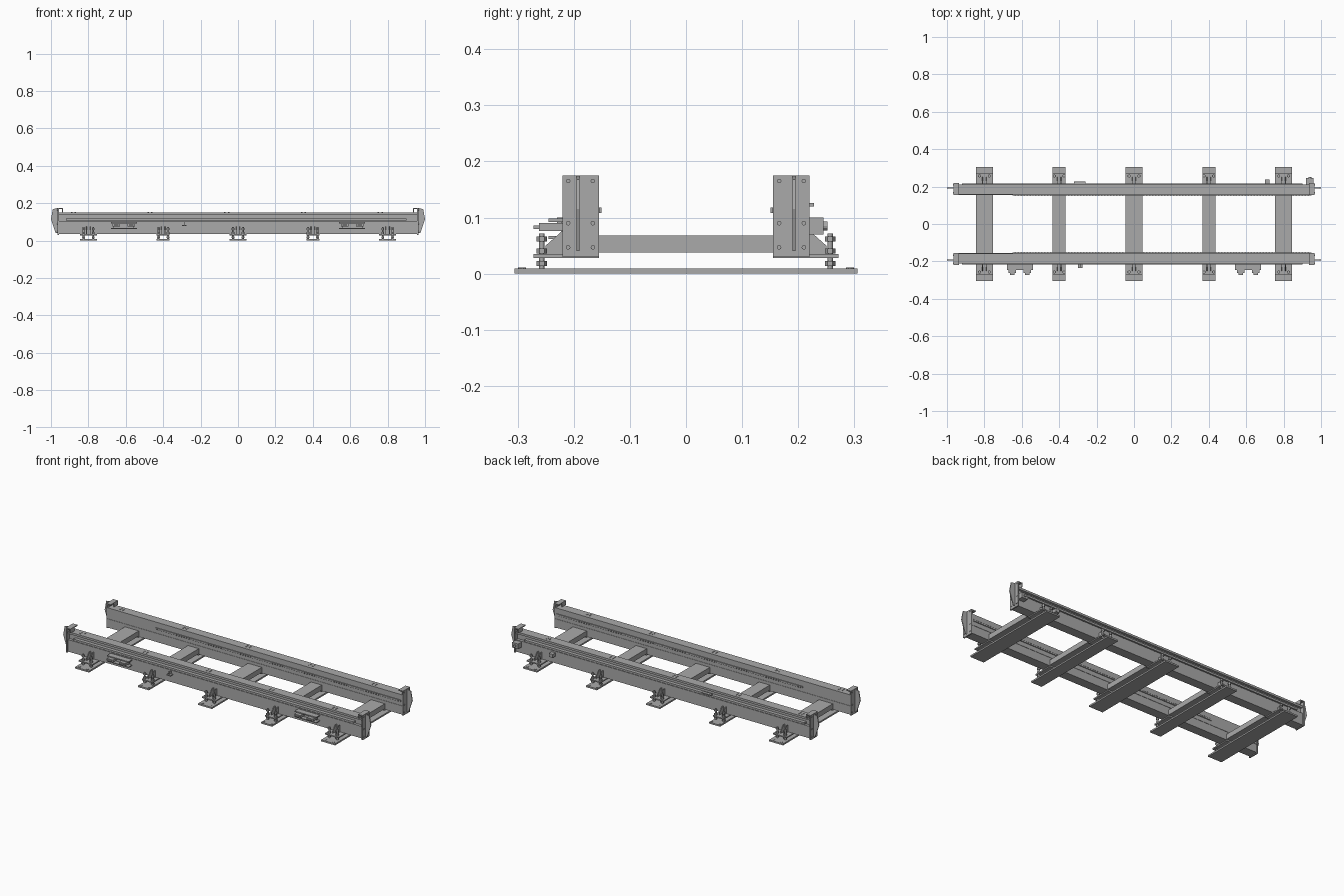
import bpy, bmesh
from math import pi
from mathutils import Matrix, Vector

if "Cube" in bpy.data.objects:
    bpy.data.objects.remove(bpy.data.objects["Cube"])

steel = bpy.data.materials.new("steel grey")
steel.use_nodes = True
GREY = (0.4, 0.4, 0.4, 1)
steel.diffuse_color = GREY
steel.node_tree.nodes["Principled BSDF"].inputs["Base Color"].default_value = GREY

TURNS = {"Z": Matrix.Identity(4), "Y": Matrix.Rotation(pi / 2, 4, "X"), "X": Matrix.Rotation(pi / 2, 4, "Y")}


def finish(name, bm):
    bmesh.ops.recalc_face_normals(bm, faces=bm.faces)
    mesh = bpy.data.meshes.new(name)
    bm.to_mesh(mesh)
    bm.free()
    mesh.materials.append(steel)
    bpy.context.collection.objects.link(bpy.data.objects.new(name, mesh))


def add_box(bm, x, y, z):
    """Box from three (low, high) ranges."""
    size = Vector((x[1] - x[0], y[1] - y[0], z[1] - z[0]))
    mid = Vector((sum(x), sum(y), sum(z))) / 2
    bmesh.ops.create_cube(bm, size=1, matrix=Matrix.Translation(mid) @ Matrix.Diagonal(size).to_4x4())


def add_rod(bm, centre, radius, length, axis="Z", sides=12):
    bmesh.ops.create_cone(bm, cap_ends=True, segments=sides, radius1=radius, radius2=radius,
                          depth=length, matrix=Matrix.Translation(centre) @ TURNS[axis])


def add_prism(bm, outline, offset):
    """Closed solid from a flat outline of 3D points and an offset."""
    near = [bm.verts.new(p) for p in outline]
    far = [bm.verts.new(Vector(p) + Vector(offset)) for p in outline]
    bm.faces.new(near)
    bm.faces.new(far[::-1])
    for i in range(len(near)):
        bm.faces.new((near[i - 1], near[i], far[i], far[i - 1]))


def mirrored(sign, a, b):
    """Range a..b, on the negative side when sign is -1."""
    return tuple(sorted((sign * a, sign * b)))


STATIONS = [(-0.8, 0.045), (-0.4, 0.035), (0, 0.045), (0.4, 0.035), (0.8, 0.045)]

# Cross members and floor plates
for x, half in STATIONS:
    bm = bmesh.new()
    add_box(bm, (x - half, x + half), (-0.16, 0.16), (0.038, 0.068))
    finish("cross_beam", bm)
    bm = bmesh.new()
    add_box(bm, (x - half, x + half), (-0.306, 0.306), (0.0, 0.009))
    finish("floor_plate", bm)

# Both sides, with y distances growing outward
for side, label in ((-1, "front"), (1, "back")):
    # Long beam: box below, narrower web above, top flange
    bm = bmesh.new()
    profile = [(0.157, 0.034), (0.212, 0.034), (0.212, 0.104), (0.196, 0.104), (0.196, 0.138),
               (0.210, 0.138), (0.210, 0.15), (0.157, 0.15)]
    add_prism(bm, [(-0.957, side * y, z) for y, z in profile], (1.914, 0, 0))
    finish(label + "_long_beam", bm)

    # Guide rail, toothed rack and seam strip
    bm = bmesh.new()
    add_box(bm, (-0.92, 0.9), mirrored(side, 0.196, 0.216), (0.108, 0.119))
    finish(label + "_guide_rail", bm)
    bm = bmesh.new()
    add_box(bm, (-0.65, 0.95), mirrored(side, 0.153, 0.157), (0.108, 0.118))
    for i in range(99):
        x = -0.64 + i * 0.016
        add_box(bm, (x, x + 0.008), mirrored(side, 0.151, 0.153), (0.108, 0.118))
    finish(label + "_rack", bm)
    bm = bmesh.new()
    add_box(bm, (-0.957, 0.957), mirrored(side, 0.155, 0.157), (0.082, 0.086))
    finish(label + "_seam_strip", bm)

    # Bolt heads along the top
    bm = bmesh.new()
    for x in (-0.88, -0.47, -0.06, 0.35, 0.76):
        for dx in (-0.01, 0.01):
            for y in (0.178, 0.192):
                add_rod(bm, (x + dx, side * y, 0.151), 0.004, 0.003, sides=8)
    finish(label + "_top_bolts", bm)

    # End plates with a folded top, vertical fin and bolts
    for end in (-1, 1):
        bm = bmesh.new()
        add_box(bm, mirrored(end, 0.957, 0.965), mirrored(side, 0.155, 0.22), (0.03, 0.175))
        add_box(bm, mirrored(end, 0.935, 0.957), mirrored(side, 0.155, 0.22), (0.169, 0.175))
        add_box(bm, mirrored(end, 0.935, 0.94), mirrored(side, 0.185, 0.22), (0.15, 0.169))
        finish(label + "_end_plate", bm)
        bm = bmesh.new()
        fin = [(0.965, 0.04), (0.975, 0.04), (1.0, 0.115), (0.99, 0.168), (0.965, 0.174)]
        add_prism(bm, [(end * x, side * 0.19, z) for x, z in fin], (0, side * 0.005, 0))
        finish(label + "_end_fin", bm)
        bm = bmesh.new()
        for y in (0.166, 0.21):
            for z in (0.047, 0.09, 0.165):
                add_rod(bm, (end * 0.966, side * y, z), 0.004, 0.004, "X", 10)
        finish(label + "_end_bolts", bm)

    # Adjustable feet
    for x, half in STATIONS:
        bm = bmesh.new()
        add_box(bm, (x - half, x + half), mirrored(side, 0.155, 0.272), (0.028, 0.035))
        finish(label + "_foot_flange", bm)
        bm = bmesh.new()
        rib = [(0.21, 0.035), (0.25, 0.035), (0.25, 0.05), (0.222, 0.075), (0.21, 0.075)]
        for dx in (-0.012, 0.008):
            add_prism(bm, [(x + dx, side * y, z) for y, z in rib], (0.004, 0, 0))
        finish(label + "_foot_ribs", bm)
        bolts, anchors = bmesh.new(), bmesh.new()
        for dx in (-0.026, 0.026):
            add_rod(bolts, (x + dx, side * 0.257, 0.04), 0.005, 0.064)
            for z in (0.018, 0.04, 0.062):
                add_rod(bolts, (x + dx, side * 0.257, z), 0.009, 0.009, sides=6)
            add_rod(anchors, (x + dx, side * 0.292, 0.0095), 0.007, 0.003, sides=10)
        finish(label + "_levelling_bolts", bolts)
        finish(label + "_anchor_bolts", anchors)

# Hanging brackets on the front beam
for x in (-0.61, 0.61):
    bm = bmesh.new()
    add_box(bm, (x - 0.07, x + 0.07), (-0.245, -0.212), (0.092, 0.098))
    add_box(bm, (x - 0.07, x + 0.07), (-0.245, -0.212), (0.062, 0.067))
    add_box(bm, (x - 0.055, x + 0.055), (-0.222, -0.212), (0.067, 0.092))
    for dx in (-0.04, 0.04):
        add_box(bm, (x + dx - 0.02, x + dx + 0.02), (-0.262, -0.22), (0.076, 0.09))
        add_box(bm, (x + dx - 0.012, x + dx + 0.012), (-0.272, -0.262), (0.08, 0.086))
    finish("front_hanging_bracket", bm)

# Small sensor blocks
bm = bmesh.new()
add_box(bm, (-0.3, -0.275), (-0.235, -0.212), (0.078, 0.084))
add_box(bm, (-0.29, -0.285), (-0.23, -0.212), (0.084, 0.1))
finish("front_sensor", bm)
bm = bmesh.new()
add_box(bm, (0.92, 0.96), (0.212, 0.245), (0.07, 0.1))
add_rod(bm, (0.94, 0.237, 0.085), 0.008, 0.03, "Y")
add_box(bm, (0.7, 0.725), (0.212, 0.238), (0.075, 0.095))
add_box(bm, (-0.32, -0.26), (0.21, 0.228), (0.12, 0.126))
finish("back_sensor", bm)
